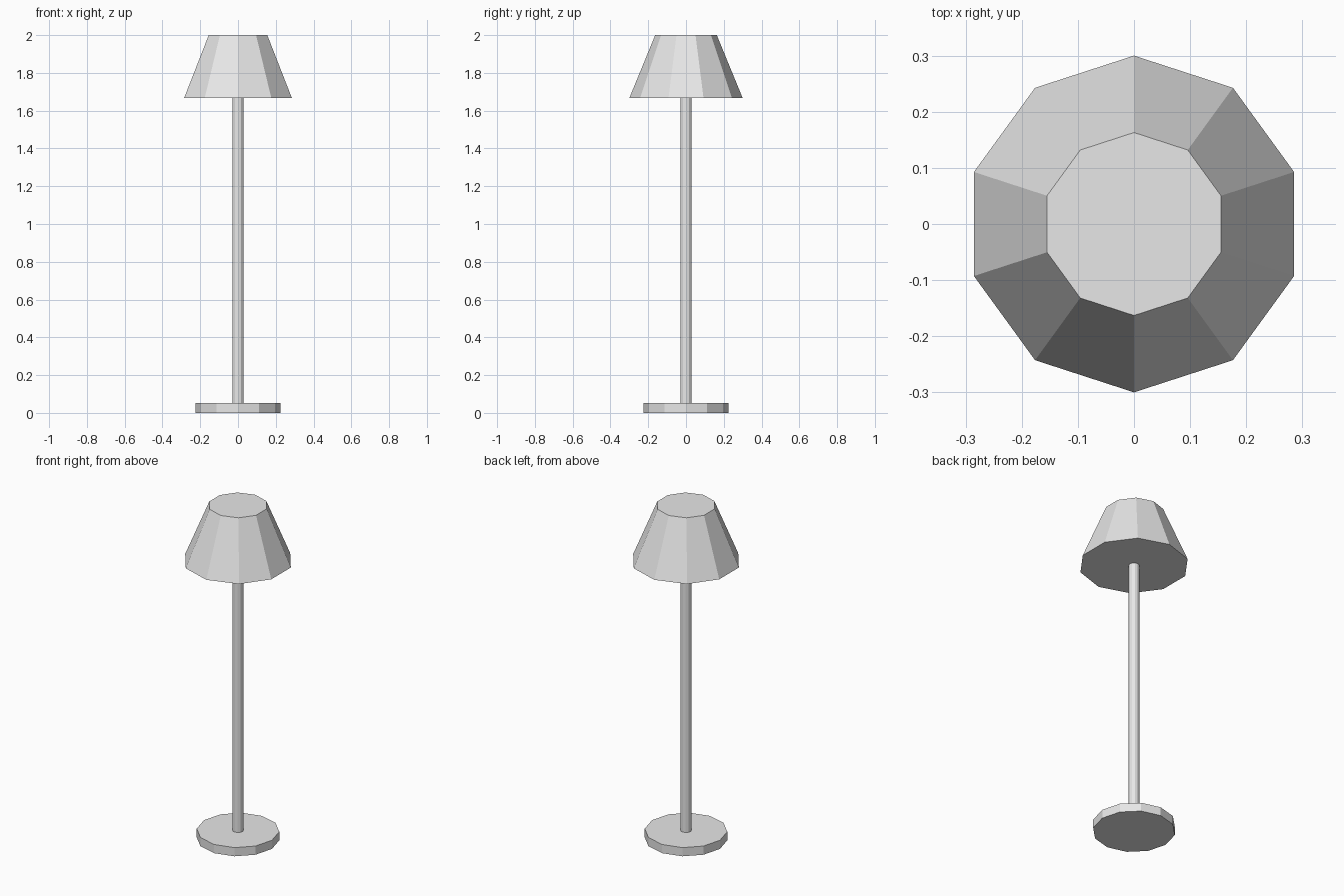
import bpy
from math import pi

# Remove the default cube
cube = bpy.data.objects.get("Cube")
if cube:
    bpy.data.objects.remove(cube, do_unlink=True)

# Single plain grey finish
grey = bpy.data.materials.new("light_grey")
grey.use_nodes = True
colour = (0.8, 0.8, 0.8, 1)
grey.diffuse_color = colour
grey.node_tree.nodes["Principled BSDF"].inputs["Base Color"].default_value = colour


def frustum(name, sides, bottom_radius, top_radius, z0, z1):
    """Flat-sided capped cone with a corner on the +y axis."""
    bpy.ops.mesh.primitive_cone_add(
        vertices=sides, radius1=bottom_radius, radius2=top_radius,
        depth=z1 - z0, location=(0, 0, (z0 + z1) / 2))
    obj = bpy.context.object
    obj.name = obj.data.name = name
    obj.data.materials.append(grey)
    bpy.ops.object.shade_flat()
    return obj


# Base disc, stem and shade
frustum("base", 12, 0.225, 0.225, 0, 0.052)
frustum("stem", 12, 0.03, 0.03, 0.052, 1.667)
frustum("shade", 10, 0.3, 0.163, 1.667, 2)
